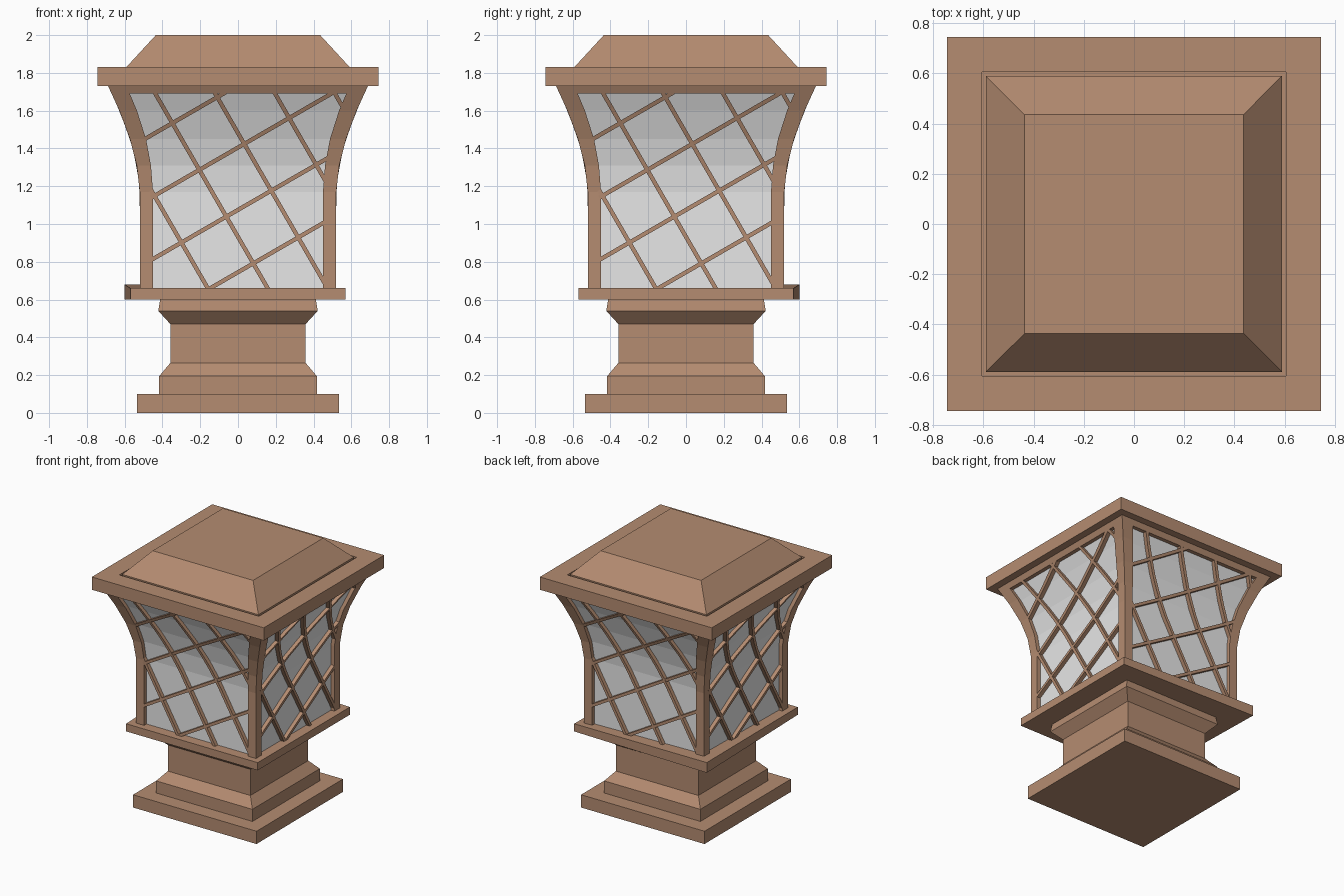
import bpy, bmesh, math
from mathutils import Matrix

if "Cube" in bpy.data.objects:
    bpy.data.objects.remove(bpy.data.objects["Cube"])


def make_material(name, rgb):
    m = bpy.data.materials.new(name)
    m.diffuse_color = (*rgb, 1)
    m.use_nodes = True
    m.node_tree.nodes["Principled BSDF"].inputs["Base Color"].default_value = m.diffuse_color
    return m


BRONZE = make_material("warm_bronze", (0.46, 0.262, 0.164))
GLASS = make_material("frosted_glass", (0.8, 0.8, 0.8))


def finish(name, bm, mat):
    bmesh.ops.recalc_face_normals(bm, faces=bm.faces)
    me = bpy.data.meshes.new(name)
    bm.to_mesh(me)
    bm.free()
    me.materials.append(mat)
    ob = bpy.data.objects.new(name, me)
    bpy.context.collection.objects.link(ob)
    return ob


def loft(bm, rings):
    """Skin a list of four-point rings into a closed solid."""
    vs = [[bm.verts.new(p) for p in r] for r in rings]
    for a, b in zip(vs, vs[1:]):
        for i in range(4):
            j = (i + 1) % 4
            bm.faces.new((a[i], a[j], b[j], b[i]))
    bm.faces.new(vs[0])
    bm.faces.new(vs[-1])


def rect(x0, x1, y0, y1, z):
    return [(x0, y0, z), (x1, y0, z), (x1, y1, z), (x0, y1, z)]


def square_solid(name, profile, mat=BRONZE):
    bm = bmesh.new()
    loft(bm, [rect(-h, h, -h, h, z) for h, z in profile])
    return finish(name, bm, mat)


def four_sides(bm):
    """Repeat the front geometry on the other three sides."""
    src = bm.verts[:] + bm.edges[:] + bm.faces[:]
    for k in (1, 2, 3):
        d = bmesh.ops.duplicate(bm, geom=src)
        vs = [g for g in d["geom"] if isinstance(g, bmesh.types.BMVert)]
        bmesh.ops.rotate(bm, verts=vs, cent=(0, 0, 0),
                         matrix=Matrix.Rotation(k * math.pi / 2, 3, 'Z'))


# Flared lantern profile: half width, height, post width
FLARE = [(0.52, 0.65, 0.07), (0.52, 1.17, 0.07), (0.536, 1.31, 0.075),
         (0.572, 1.45, 0.085), (0.628, 1.6, 0.093), (0.69, 1.735, 0.098)]


def flare(z):
    for a, b in zip(FLARE, FLARE[1:]):
        if z <= b[1]:
            break
    t = (z - a[1]) / (b[1] - a[1])
    return a[0] + (b[0] - a[0]) * t, a[2] + (b[2] - a[2]) * t


# Pedestal
square_solid("foot_plate", [(0.535, 0), (0.535, 0.1)])
square_solid("pedestal", [(0.417, 0.1), (0.417, 0.195), (0.358, 0.265),
                          (0.358, 0.47), (0.422, 0.54), (0.412, 0.6)])

# Tray below the lantern, one back corner slightly pulled out
tray = square_solid("lantern_tray", [(0.57, 0.6), (0.57, 0.66)])
for v in tray.data.vertices:
    if v.co.x < 0 < v.co.y:
        v.co.x, v.co.y = -0.6, 0.6
        if v.co.z > 0.63:
            v.co.z = 0.68

# Glass body
square_solid("glass_panes", [(h - 0.03, z) for h, z, w in FLARE], GLASS)

# Corner posts
bm = bmesh.new()
loft(bm, [rect(-h, w - h, -h, w - h, z) for h, z, w in FLARE])
four_sides(bm)
finish("corner_posts", bm, BRONZE)

# Top rail
square_solid("top_rail", [(flare(1.69)[0], 1.69), (0.69, 1.735)])

# Diagonal lattice following the flare
bm = bmesh.new()


def bar(x0, z0, angle):
    dx, dz = math.cos(angle), math.sin(angle)
    inside = []
    for i in range(-300, 301):
        t = i * 0.005
        x, z = x0 + dx * t, z0 + dz * t
        if 0.655 < z < 1.7:
            h, w = flare(z)
            if abs(x) < h - w + 0.01:
                inside.append(t)
    if len(inside) < 8:
        return
    rings = []
    n = 12
    hw = 0.011
    for i in range(n + 1):
        t = inside[0] + (inside[-1] - inside[0]) * i / n
        ring = []
        for s, d in ((-1, -0.04), (1, -0.04), (1, 0.0), (-1, 0.0)):
            x = x0 + dx * t - dz * hw * s
            z = z0 + dz * t + dx * hw * s
            ring.append((x, -(flare(z)[0] + d), z))
        rings.append(ring)
    loft(bm, rings)


for k in range(-1, 3):
    bar(-0.45, 0.815 + 0.33 * k, math.radians(30))
for k in range(0, 5):
    bar(-0.16 + 0.317 * k, 0.66, math.radians(120))
four_sides(bm)
finish("lattice_bars", bm, BRONZE)

# Cap plate with a thin groove around the roof
square_solid("cap_plate", [(0.745, 1.73), (0.745, 1.83), (0.605, 1.83), (0.605, 1.81)])
square_solid("roof", [(0.59, 1.81), (0.59, 1.832), (0.435, 2.0)])
